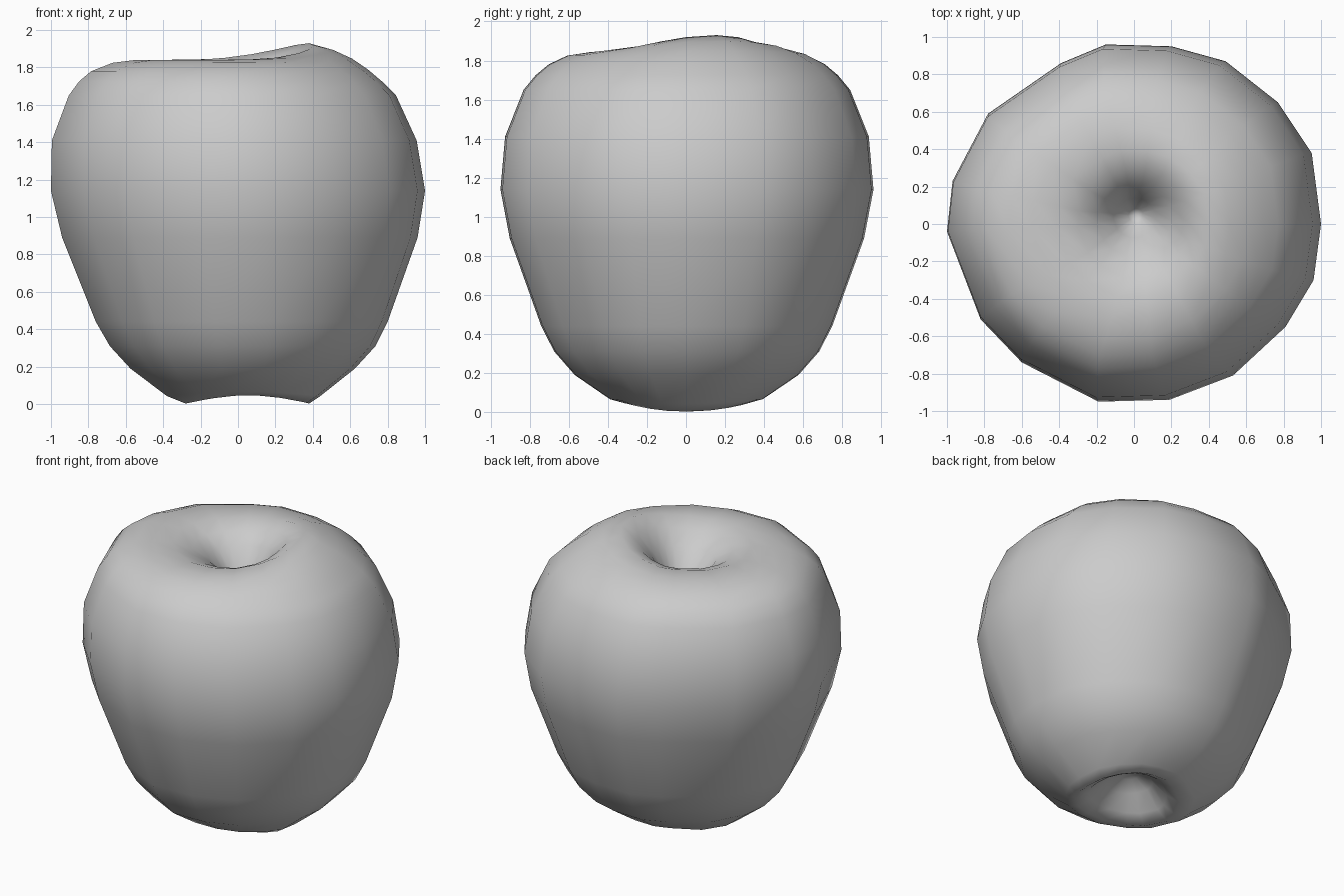
import bpy, bmesh
from math import atan2, cos, radians

# slightly irregular outline at the widest level, seen from the top
OUTLINE = [(1.0, 0.0), (0.95, 0.38), (0.77, 0.65), (0.49, 0.87), (0.2, 0.95),
           (-0.15, 0.96), (-0.39, 0.86), (-0.78, 0.59), (-0.97, 0.23),
           (-1.0, -0.04), (-0.82, -0.51), (-0.6, -0.74), (-0.19, -0.95),
           (0.19, -0.94), (0.53, -0.81), (0.81, -0.55), (0.96, -0.3)]

# rings from bottom hollow to top hollow: scale, x shift, z, top swell, bottom wave
RINGS = [(0.06, 0.04, 0.21, 0, 0), (0.15, 0.04, 0.16, 0, 0),
         (0.25, 0.05, 0.07, 0, 0.015), (0.33, 0.05, 0.025, 0, 0.022),
         (0.41, 0.03, 0.055, 0, 0.012), (0.60, 0.025, 0.19, 0, 0),
         (0.71, 0.025, 0.31, 0, 0), (0.78, 0.02, 0.44, 0, 0),
         (0.95, 0.01, 0.89, 0, 0), (1.0, 0.0, 1.14, 0, 0),
         (0.975, -0.02, 1.41, 0, 0), (0.875, -0.03, 1.65, 0, 0),
         (0.81, -0.04, 1.725, 0, 0), (0.74, -0.045, 1.78, 0.01, 0),
         (0.64, -0.03, 1.825, 0.025, 0), (0.53, -0.02, 1.84, 0.06, 0),
         (0.41, -0.01, 1.84, 0.09, 0), (0.30, 0.0, 1.80, 0.075, 0),
         (0.20, 0.0, 1.735, 0.04, 0), (0.11, 0.0, 1.62, 0.01, 0),
         (0.04, 0.01, 1.51, 0, 0)]

bm = bmesh.new()
loops = []
for s, dx, z, swell, wave in RINGS:
    loop = []
    for x, y in OUTLINE:
        a = atan2(y, x)
        bump = ((1 + cos(a - radians(20))) / 2) ** 4
        dy = 0.05 * max(0, 0.3 - s) / 0.3 if z > 1 else 0
        loop.append(bm.verts.new((x * s + dx, y * s + dy,
                                  z + swell * bump - wave * cos(2 * a))))
    loops.append(loop)

# skin between rings, closed at the bottom of both hollows
n = len(OUTLINE)
for lo, hi in zip(loops, loops[1:]):
    for i in range(n):
        j = (i + 1) % n
        bm.faces.new((lo[i], lo[j], hi[j], hi[i]))
for loop, centre in ((loops[0], (0.04, 0, 0.22)), (loops[-1], (0.01, 0.05, 1.49))):
    tip = bm.verts.new(centre)
    for i in range(n):
        bm.faces.new((loop[i], loop[(i + 1) % n], tip))
bmesh.ops.recalc_face_normals(bm, faces=bm.faces)
for f in bm.faces:
    f.smooth = True

mesh = bpy.data.meshes.new("apple")
bm.to_mesh(mesh)
bm.free()
apple = bpy.data.objects.new("apple", mesh)
bpy.context.collection.objects.link(apple)
